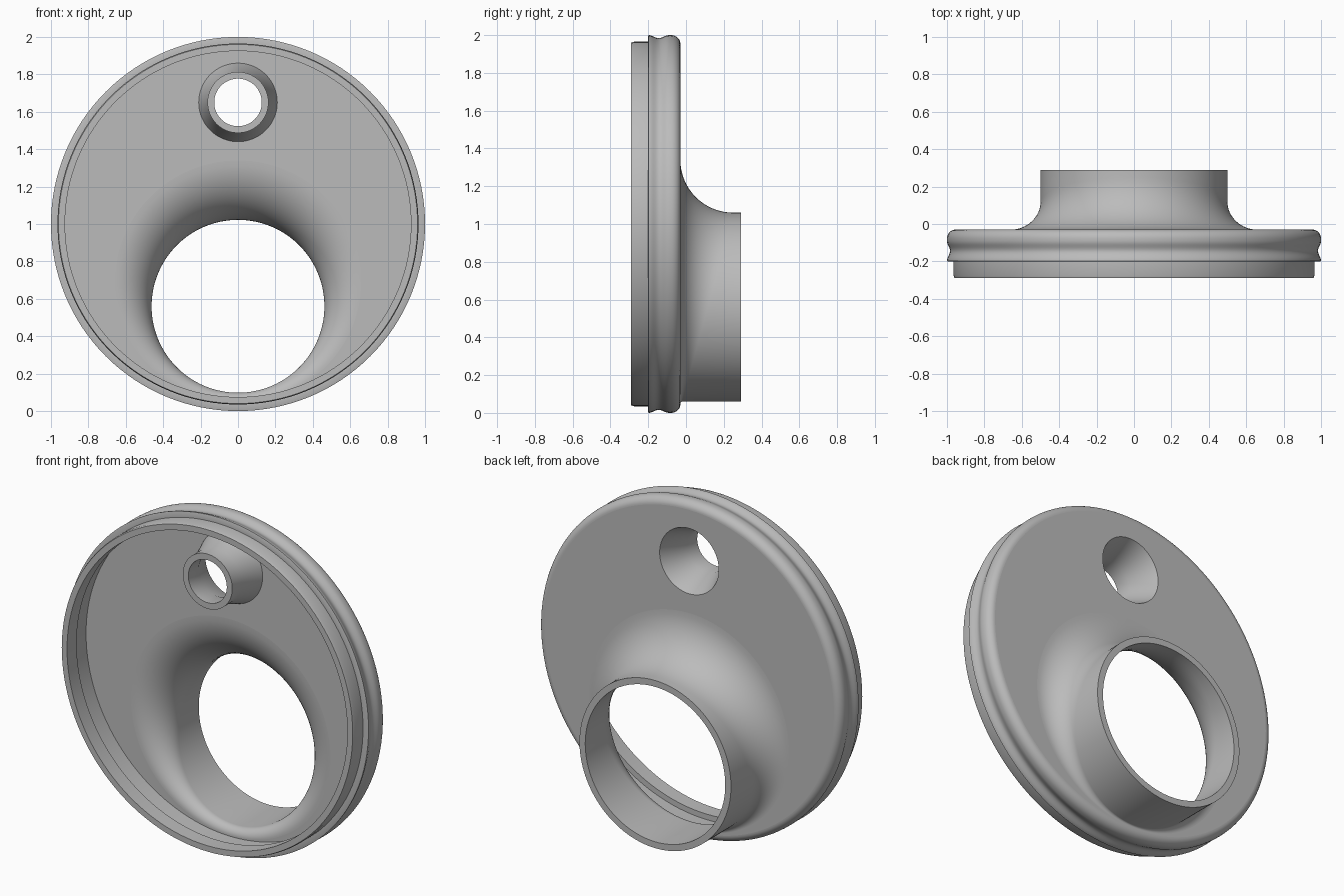
import bpy
import bmesh
from math import sin, cos, pi, radians

cube = bpy.data.objects.get("Cube")
if cube:
    bpy.data.objects.remove(cube)

SEGS = 128
BACK, INNER = -0.03, -0.068      # two faces of the plate along y
WALL = BACK - INNER
DISC_Z, TUBE_Z, BOSS_Z = 1.0, 0.56, 1.65
TUBE_R, TUBE_END = 0.5, 0.29
PLATE_R = 0.955
BOSS_BACK_R, BOSS_FRONT_R = 0.195, 0.21

grey = bpy.data.materials.new("plain grey")
grey.use_nodes = True
colour = (0.5, 0.5, 0.5, 1)
grey.diffuse_color = colour
grey.node_tree.nodes["Principled BSDF"].inputs["Base Color"].default_value = colour


def finish(bm, name):
    mesh = bpy.data.meshes.new(name)
    bm.to_mesh(mesh)
    bm.free()
    mesh.materials.append(grey)
    obj = bpy.data.objects.new(name, mesh)
    bpy.context.collection.objects.link(obj)
    bpy.ops.object.select_all(action='DESELECT')
    obj.select_set(True)
    bpy.context.view_layer.objects.active = obj
    bpy.ops.object.shade_smooth_by_angle(angle=radians(30))
    return obj


def ring_point(r, angle, y, centre_z):
    return (r * sin(angle), y, centre_z + r * cos(angle))


def revolve(name, profile, centre_z):
    """Sweep profile(angle) -> [(radius, y), ...] around the y direction."""
    bm = bmesh.new()
    rows = []
    for i in range(SEGS):
        a = 2 * pi * i / SEGS
        rows.append([bm.verts.new(ring_point(r, a, y, centre_z)) for r, y in profile(a)])
    for i, row in enumerate(rows):
        nxt = rows[(i + 1) % SEGS]
        for j in range(len(row) - 1):
            bm.faces.new((row[j], nxt[j], nxt[j + 1], row[j + 1]))
    return finish(bm, name)


def fillet(angle):
    """Blend radius: wide above the tube, almost nothing below it."""
    return 0.01 + 0.27 * (1 + cos(angle)) / 2


def flare_profile(angle):
    rad = fillet(angle)
    cr, cy = TUBE_R + rad, BACK + rad
    steps = [pi / 2 * k / 16 for k in range(17)]
    outer = [(cr - rad * sin(t), cy - rad * cos(t)) for t in steps]
    big = rad + WALL
    inner = [(cr - big * sin(t), cy - big * cos(t)) for t in reversed(steps)]
    return outer + [(TUBE_R, TUBE_END), (TUBE_R - WALL, TUBE_END)] + inner


def rim_profile(angle):
    inside = [(PLATE_R, INNER), (0.958, -0.2), (0.925, -0.2), (0.925, -0.29)]
    lip = [(0.96, -0.29), (0.965, -0.275), (0.965, -0.2), (0.995, -0.2)]
    # shallow groove round the outside
    groove = [(0.992 + 0.008 * cos(2 * pi * k / 12), -0.198 + 0.108 * k / 12) for k in range(13)]
    corner = [(PLATE_R + 0.045 * cos(t), BACK - 0.05 + 0.05 * sin(t))
              for t in (pi / 2 * k / 10 for k in range(11))]
    return inside + lip + groove + corner


def boss_profile(angle):
    return [(BOSS_BACK_R, BACK), (0.127, -0.19), (0.127, -0.287),
            (0.163, -0.287), (0.163, -0.2), (BOSS_FRONT_R, INNER)]


def plate(name, y, boss_r, facing):
    """Flat disc with openings for the flared tube and the boss."""
    bm = bmesh.new()
    outlines = [(lambda a: PLATE_R, DISC_Z),
                (lambda a: TUBE_R + fillet(a), TUBE_Z),
                (lambda a: boss_r, BOSS_Z)]
    for radius, z in outlines:
        angles = [2 * pi * i / SEGS for i in range(SEGS)]
        loop = [bm.verts.new(ring_point(radius(a), a, y, z)) for a in angles]
        for i in range(SEGS):
            bm.edges.new((loop[i], loop[(i + 1) % SEGS]))
    bmesh.ops.triangle_fill(bm, edges=bm.edges[:], use_beauty=True, normal=(0, facing, 0))
    bm.normal_update()
    for f in bm.faces:
        if f.normal.y * facing < 0:
            f.normal_flip()
    return finish(bm, name)


# Stepped outer rim
revolve("outer_rim", rim_profile, DISC_Z)
# Large offset tube blending into the plate
revolve("flared_tube", flare_profile, TUBE_Z)
# Small tapered through-hole sleeve
revolve("small_sleeve", boss_profile, BOSS_Z)
# Two faces of the plate
plate("back_plate", BACK, BOSS_BACK_R, 1)
plate("inner_plate", INNER, BOSS_FRONT_R, -1)
